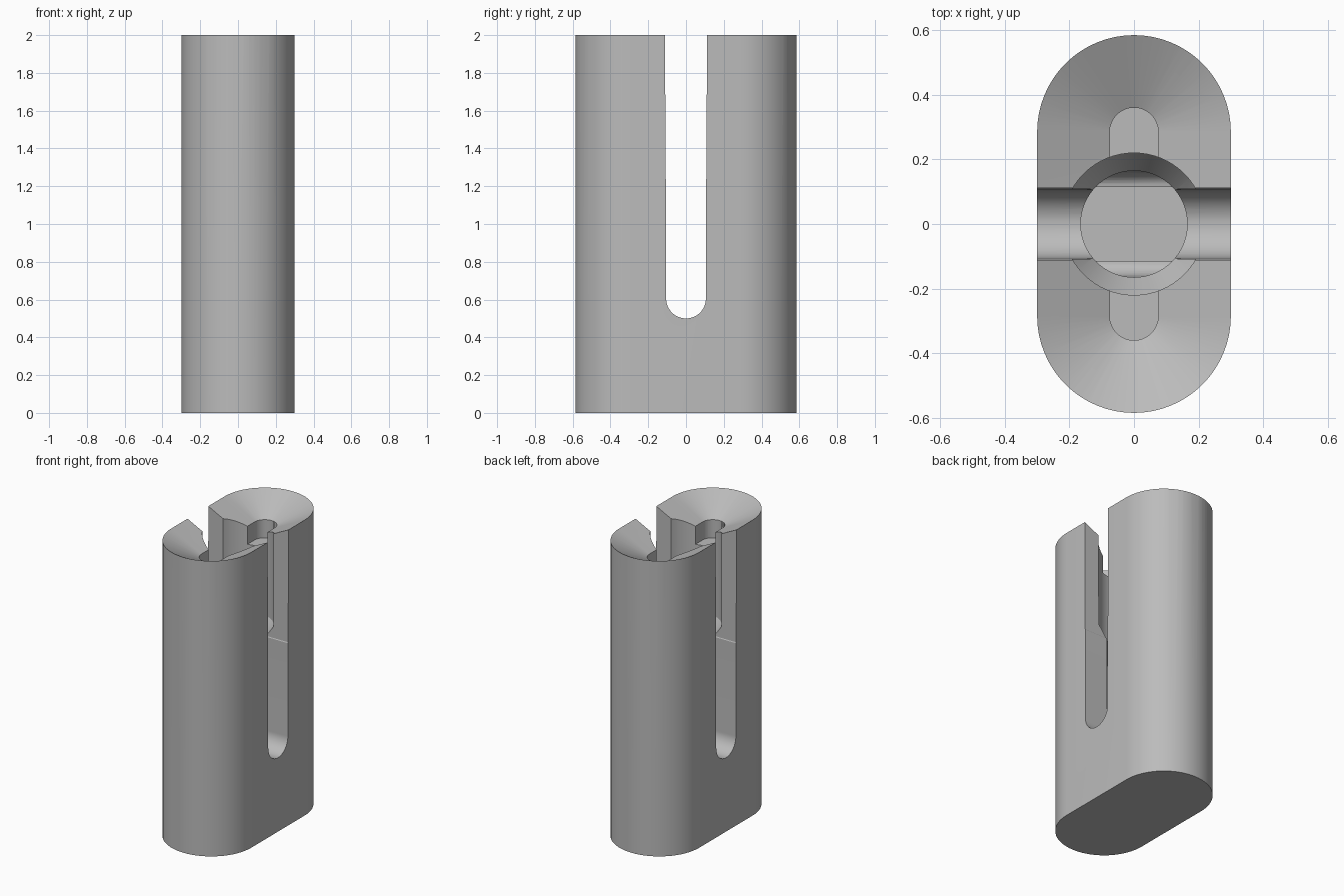
import bpy, bmesh
from math import sin, cos, pi

if "Cube" in bpy.data.objects:
    bpy.data.objects.remove(bpy.data.objects["Cube"], do_unlink=True)

HALF = 0.285      # half distance between the two end arcs
RADIUS = 0.3      # outer end radius
ARC = 32          # steps in a half circle


def stadium(r, z, half=HALF):
    """Ring of points: two half circles joined by straight sides."""
    pts = []
    for side, start in ((1, 0), (-1, pi)):
        for i in range(ARC + 1):
            a = start + pi * i / ARC
            pts.append((r * cos(a), side * half + r * sin(a), z))
    return pts


def circle(r, z, n=64):
    return [(r * cos(2 * pi * i / n), r * sin(2 * pi * i / n), z) for i in range(n)]


def loft(name, rings):
    """Closed solid skinned through rings of equal point count."""
    bm = bmesh.new()
    rows = [[bm.verts.new(p) for p in ring] for ring in rings]
    n = len(rows[0])
    for low, high in zip(rows, rows[1:]):
        for i in range(n):
            j = (i + 1) % n
            bm.faces.new((low[i], low[j], high[j], high[i]))
    bm.faces.new(rows[0][::-1])
    bm.faces.new(rows[-1])
    bmesh.ops.recalc_face_normals(bm, faces=bm.faces)
    mesh = bpy.data.meshes.new(name)
    bm.to_mesh(mesh)
    bm.free()
    obj = bpy.data.objects.new(name, mesh)
    bpy.context.collection.objects.link(obj)
    return obj


def extrude_x(name, half_profile):
    """Mirror a (y, z) half profile and extrude it along x."""
    outline = half_profile + [(-y, z) for y, z in reversed(half_profile)]
    return loft(name, [[(x, y, z) for y, z in outline] for x in (-0.5, 0.5)])


def boolean(target, tool, operation):
    mod = target.modifiers.new(operation, 'BOOLEAN')
    mod.operation = operation
    mod.solver = 'EXACT'
    mod.object = tool
    bpy.context.view_layer.objects.active = target
    bpy.ops.object.modifier_apply(modifier=mod.name)
    bpy.data.objects.remove(tool, do_unlink=True)


def funnel_z(r):
    return 2 - 0.5 * (RADIUS - r)


# Main body
body = loft("slotted_body", [stadium(RADIUS, 0), stadium(RADIUS, 2.02)])

# Sloping dished top
dish = loft("dish_cutter", [stadium(r, funnel_z(r)) for r in (0.06, 0.4)])
boolean(body, dish, 'DIFFERENCE')

# Shallow long pocket under the dish
pocket = loft("pocket_cutter", [stadium(0.075, 1.765), stadium(0.075, 2.2)])
boolean(body, pocket, 'DIFFERENCE')

# Central stepped bore, with the lower part narrowed by curved ledges
steps = [(0.165, 0.4), (0.165, 1.23), (0.22, 1.318), (0.22, 2.2)]
bore = loft("bore_cutter", [circle(r, z) for r, z in steps])
ledge = [(0.115 + 0.05 * sin(a), 1.13 - 0.08 * cos(a))
         for a in (pi / 2 * i / 8 for i in range(9))]
limits = extrude_x("ledge_cutter", [(0.115, 0.3)] + ledge + [(0.5, 1.18), (0.5, 2.3)])
boolean(bore, limits, 'INTERSECT')
boolean(body, bore, 'DIFFERENCE')

# Round-bottomed slot through the sides
w = 0.105
slot_round = [(w * sin(a), 0.5 + w - w * cos(a))
              for a in (pi / 2 * i / 16 for i in range(1, 17))]
slot = extrude_x("slot_cutter", slot_round + [(w, 1.235), (0.108, 1.24), (0.112, 2.2)])
boolean(body, slot, 'DIFFERENCE')

# Colour and shading
grey = bpy.data.materials.new("plain_grey")
grey.use_nodes = True
colour = (0.5, 0.5, 0.5, 1)
grey.diffuse_color = colour
grey.node_tree.nodes["Principled BSDF"].inputs["Base Color"].default_value = colour
body.data.materials.clear()
body.data.materials.append(grey)
for face in body.data.polygons:
    face.material_index = 0

bpy.ops.object.select_all(action='DESELECT')
body.select_set(True)
bpy.context.view_layer.objects.active = body
bpy.ops.object.shade_smooth_by_angle(angle=pi / 7)
